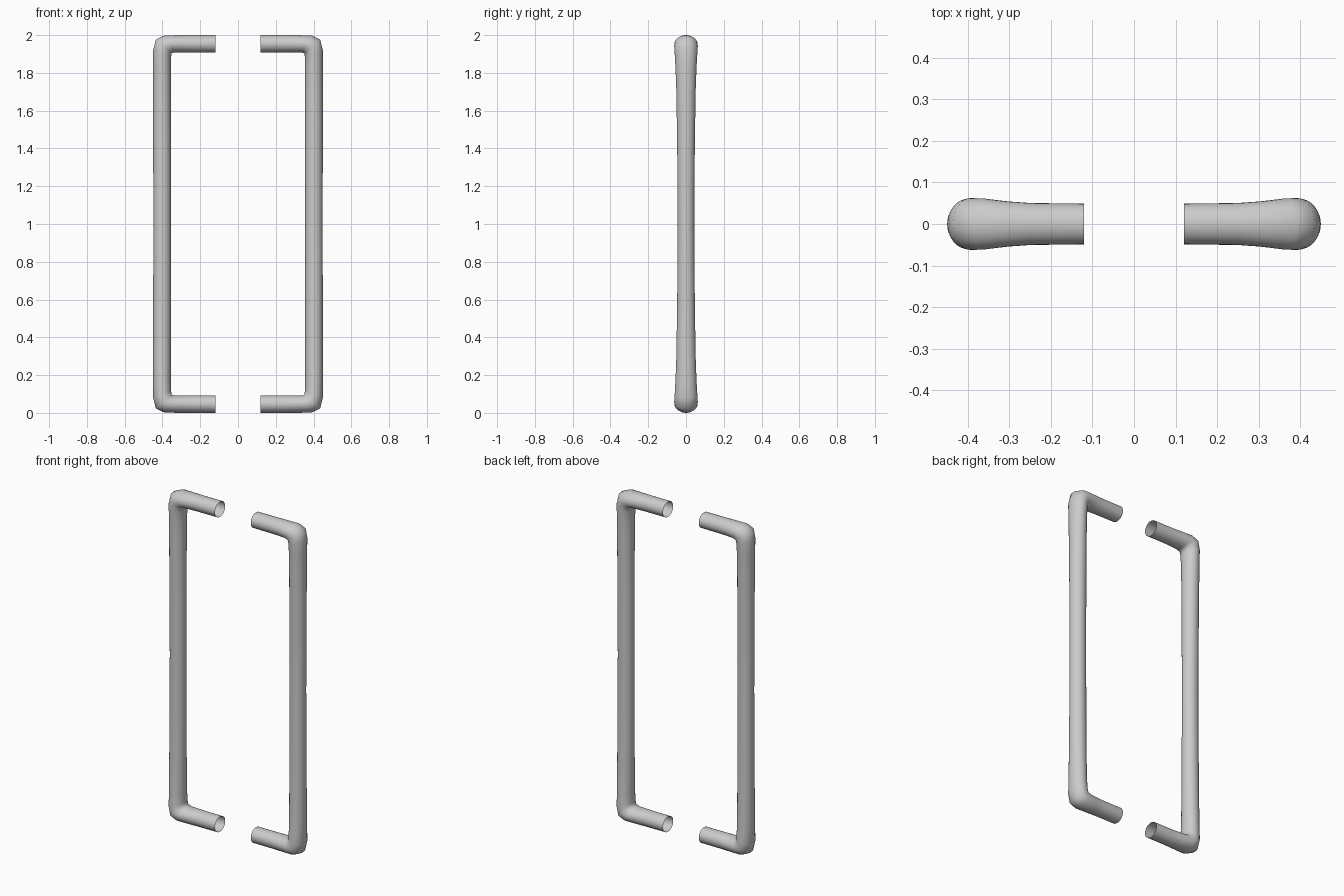
import bpy, bmesh
from math import sin, cos, pi

if "Cube" in bpy.data.objects:
    bpy.data.objects.remove(bpy.data.objects["Cube"])

SIDES = 32
# upper half of the left handle: outer (x, z), inner (x, z), half depth in y
RINGS = [
    ((-.448, 1.00), (-.355, 1.00), .0445),
    ((-.449, 1.40), (-.355, 1.40), .0465),
    ((-.450, 1.70), (-.355, 1.70), .0510),
    ((-.450, 1.84), (-.355, 1.83), .0560),
    ((-.449, 1.92), (-.354, 1.885), .0600),
    ((-.435, 1.977), (-.351, 1.904), .0625),
    ((-.390, 1.998), (-.335, 1.908), .0615),
    ((-.310, 2.00), (-.300, 1.908), .0545),
    ((-.250, 2.00), (-.250, 1.908), .0505),
    ((-.120, 2.00), (-.120, 1.908), .0490),
]


def make_handle(name, side):
    """Open-ended bent tube, lofted through elliptical rings."""
    # lower half repeats the upper half, mirrored about z = 1
    flip = [((o[0], 2 - o[1]), (i[0], 2 - i[1]), w) for o, i, w in RINGS[:0:-1]]
    bm = bmesh.new()
    loops = []
    for o, i, w in flip + RINGS:
        cx, cz = (o[0] + i[0]) / 2, (o[1] + i[1]) / 2
        dx, dz = (o[0] - i[0]) / 2, (o[1] - i[1]) / 2
        loops.append([bm.verts.new((side * (cx + dx * cos(a)), w * sin(a), cz + dz * cos(a)))
                      for a in (2 * pi * k / SIDES for k in range(SIDES))])
    for a, b in zip(loops, loops[1:]):
        for k in range(SIDES):
            n = (k + 1) % SIDES
            bm.faces.new((a[k], a[n], b[n], b[k])).smooth = True
    # make all normals point out of the tube (outer side faces away from x = 0)
    bm.normal_update()
    bm.faces.ensure_lookup_table()
    if bm.faces[SIDES * (len(loops) // 2)].normal.x * side > 0:
        bmesh.ops.reverse_faces(bm, faces=bm.faces[:])
    mesh = bpy.data.meshes.new(name)
    bm.to_mesh(mesh)
    bm.free()
    bpy.context.collection.objects.link(bpy.data.objects.new(name, mesh))


# pair of pull handles facing each other
make_handle("left_pull_handle", 1)
make_handle("right_pull_handle", -1)
